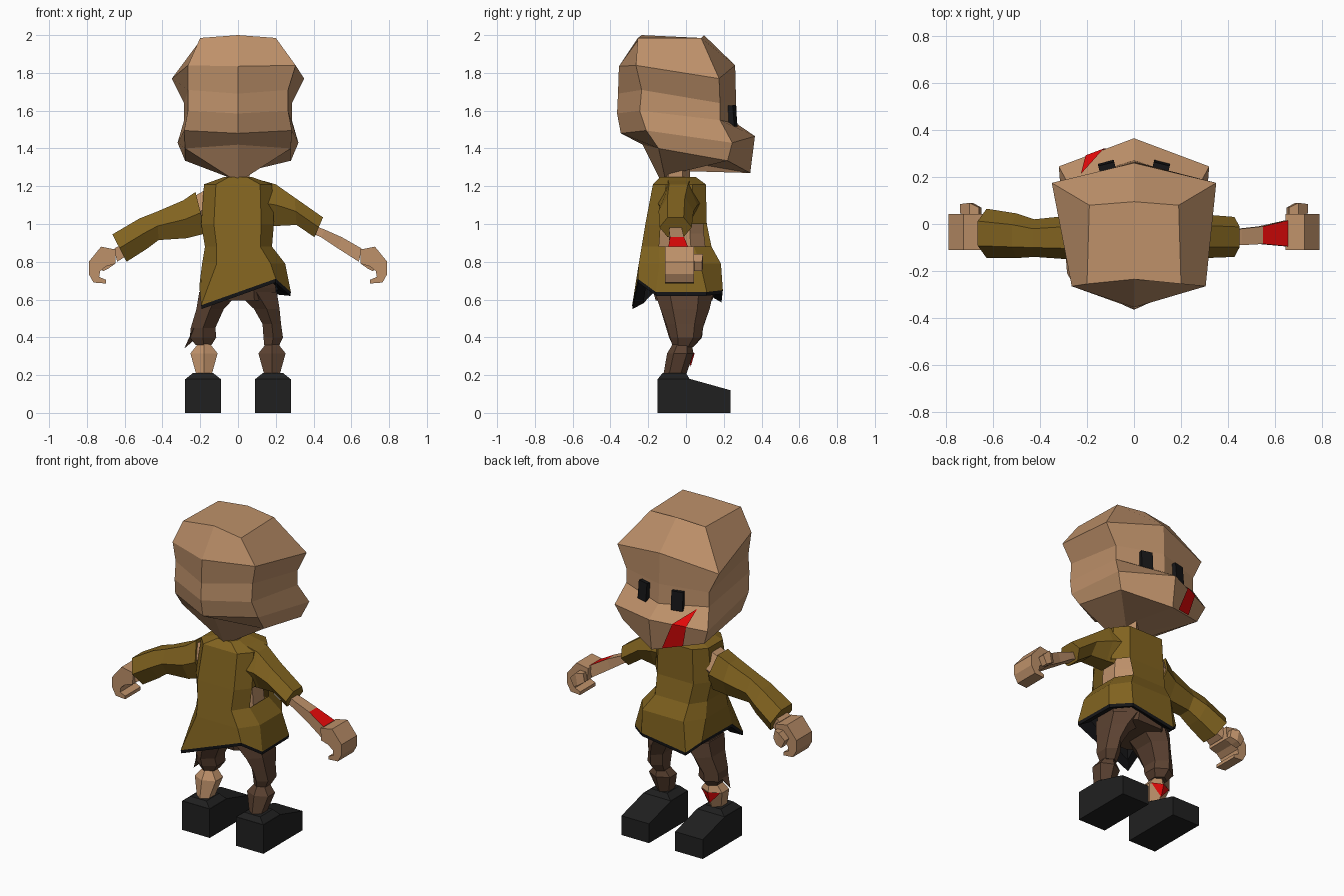
import bpy, bmesh, math
from mathutils import Vector

cube = bpy.data.objects.get("Cube")
if cube:
    bpy.data.objects.remove(cube, do_unlink=True)


def material(name, rgb):
    m = bpy.data.materials.new(name)
    m.use_nodes = True
    m.diffuse_color = (*rgb, 1)
    bsdf = m.node_tree.nodes["Principled BSDF"]
    bsdf.inputs["Base Color"].default_value = (*rgb, 1)
    bsdf.inputs["Roughness"].default_value = 0.9
    return m


SKIN = material("skin", (0.515, 0.283, 0.144))
OLIVE = material("olive cloth", (0.220, 0.125, 0.014))
BROWN = material("brown cloth", (0.105, 0.054, 0.031))
SHOE = material("dark leather", (0.0145, 0.0145, 0.0145))
BLACK = material("black", (0.008, 0.008, 0.009))
RED = material("red", (0.85, 0.003, 0.003))


def build(name, verts, faces, mats, indices=None):
    me = bpy.data.meshes.new(name)
    me.from_pydata([tuple(v) for v in verts], [], faces)
    for m in mats:
        me.materials.append(m)
    if indices:
        me.polygons.foreach_set("material_index", indices)
    bm = bmesh.new()
    bm.from_mesh(me)
    bmesh.ops.recalc_face_normals(bm, faces=bm.faces)
    bm.to_mesh(me)
    bm.free()
    ob = bpy.data.objects.new(name, me)
    bpy.context.collection.objects.link(ob)


def ring(p, q, y0, y1, n=8):
    """Polygon spanning p..q in the xz plane and y0..y1 in depth."""
    angs = [math.pi * (2 * k + 1) / n for k in range(n)]
    mc = max(abs(math.cos(a)) for a in angs)
    ms = max(abs(math.sin(a)) for a in angs)
    out = []
    for a in angs:
        t, s = math.cos(a) / mc / 2 + 0.5, math.sin(a) / ms / 2 + 0.5
        out.append(Vector((p[0] + (q[0] - p[0]) * t, y0 + (y1 - y0) * s,
                           p[1] + (q[1] - p[1]) * t)))
    return out


def level(z, x0, x1, y0, y1, n=8):
    return ring((x0, z), (x1, z), y0, y1, n)


def boxy(z, x0, x1, y0, y1):
    """Level rectangle with chamfered corners, eight points."""
    unit = [(1, .5), (.65, 1), (-.65, 1), (-1, .5), (-1, -.5), (-.65, -1), (.65, -1), (1, -.5)]
    return [Vector(((x0 + x1 + (x1 - x0) * u) / 2, (y0 + y1 + (y1 - y0) * v) / 2, z))
            for u, v in unit]


def loft(name, rings, mats, skip=(), paint=(), caps=True):
    """Skin a stack of rings; skip or paint (band, side) faces."""
    n = len(rings[0])
    faces, idx = [], []
    for b in range(len(rings) - 1):
        for k in range(n):
            if (b, k) in skip:
                continue
            j = (k + 1) % n
            faces.append((b * n + k, b * n + j, (b + 1) * n + j, (b + 1) * n + k))
            idx.append(1 if (b, k) in paint else 0)
    if caps:
        last = (len(rings) - 1) * n
        faces += [tuple(range(n)), tuple(range(last, last + n))]
        idx += [0, 0]
    build(name, [v for r in rings for v in r], faces, mats, idx)


def prism(name, outline, to3d, a, b, mat):
    """Extrude a 2D outline between depths a and b."""
    n = len(outline)
    verts = [to3d(u, v, a) for u, v in outline] + [to3d(u, v, b) for u, v in outline]
    faces = [tuple(range(n)), tuple(range(n, 2 * n))]
    faces += [(i, (i + 1) % n, n + (i + 1) % n, n + i) for i in range(n)]
    build(name, verts, faces, [mat])


# Head: back centre, back side, front side, front centre on each ring
head_rows = [
    ((0, -.235, 2.0), (.20, -.255, 1.985), (.19, .08, 1.985), (0, .095, 2.0)),
    ((0, -.355, 1.835), (.285, -.265, 1.84), (.35, .175, 1.77), (0, .26, 1.84)),
    ((0, -.36, 1.69), (.265, -.235, 1.71), (.285, .18, 1.64), (0, .265, 1.65)),
    ((0, -.365, 1.585), (.265, -.245, 1.60), (.285, .18, 1.55), (0, .27, 1.53)),
    ((0, -.345, 1.48), (.285, -.21, 1.495), (.32, .245, 1.43), (0, .365, 1.465)),
    ((0, -.23, 1.42), (.28, -.145, 1.40), (.28, .22, 1.335), (0, .34, 1.27)),
    ((0, -.14, 1.24), (.03, -.11, 1.24), (.05, -.01, 1.28), (0, .02, 1.325)),
]
head = []
for row in head_rows:
    bc, bs, fs, fc = [Vector(v) for v in row]
    head.append([bc, bs, fs, fc] + [Vector((-v.x, v.y, v.z)) for v in (fs, bs)])
head[1][1].x, head[1][5].x = .305, -.265
loft("head", head, [SKIN])
loft("neck", [level(1.34, -.06, .06, -.13, .02, 6), level(1.2, -.06, .06, -.13, .02, 6)], [SKIN])

# Eyes
for s, side in ((1, "left"), (-1, "right")):
    bpy.ops.mesh.primitive_cube_add(size=1, location=(s * .115, .243, 1.57),
                                    rotation=(.08, 0, -s * .25))
    eye = bpy.context.object
    eye.name = side + "_eye"
    eye.scale = (.07, .035, .115)
    eye.data.materials.append(BLACK)


# Red streak over the cheek, laid on the jaw faces
def on_quad(r, u, v):
    top = head[r][3].lerp(head[r][4], u)
    return top.lerp(head[r + 1][3].lerp(head[r + 1][4], u), v)


up, edge, out = Vector((0, .002, .006)), Vector((-.001, .004, .004)), Vector((-.003, .006, 0))
streak = [on_quad(3, .78, .15) + up, on_quad(3, .64, 1) + edge, on_quad(3, .40, 1) + edge,
          on_quad(4, .20, .98) + out, on_quad(4, .60, .98) + out]
build("cheek_streak", streak, [(0, 1, 2), (1, 2, 3, 4)], [RED])

# Shirt body with a ragged hem and a torn opening at the left waist
hem = [Vector(v) for v in (
    (.275, .11, .64), (.17, .195, .65), (-.13, .19, .605), (-.20, .13, .67),
    (-.205, -.16, .67), (-.195, -.285, .57), (.20, -.255, .71), (.28, -.16, .64))]
shirt = [boxy(1.25, -.07, .07, -.135, .05), boxy(1.21, -.18, .18, -.175, .105),
         boxy(1.0, -.195, .19, -.215, .11), boxy(.88, -.175, .18, -.235, .135),
         boxy(.79, -.19, .25, -.25, .185), hem]
loft("shirt", shirt, [OLIVE], skip={(2, 7), (2, 0)}, caps=False)
build("shirt_collar", shirt[0], [tuple(range(8))], [OLIVE])
loft("torso", [level(1.18, -.14, .14, -.13, .08), level(.95, -.14, .16, -.16, .095),
               level(.72, -.14, .17, -.16, .12)], [SKIN])


# Dark thickness under the shirt hem
def around(f, dz):
    return [Vector((.02 + (v.x - .02) * f, -.04 + (v.y + .04) * f, v.z + dz)) for v in hem]


loft("shirt_lining", [around(1, 0), around(.99, -.02), around(.76, .01), around(.7, .10)],
     [BLACK], caps=False)

# Sleeves: top point, bottom point, depth range
loft("left_sleeve", [ring((.13, 1.23), (.16, .99), -.15, .075, 6),
                     ring((.20, 1.21), (.21, .99), -.14, .06, 6),
                     ring((.30, 1.14), (.31, .995), -.145, .04, 6),
                     ring((.45, 1.035), (.405, .93), -.14, .03, 6)], [OLIVE])
loft("right_sleeve", [ring((-.225, 1.17), (-.17, .95), -.14, .06, 6),
                      ring((-.29, 1.125), (-.27, .925), -.15, .035, 6),
                      ring((-.43, 1.065), (-.42, .915), -.14, .02, 6),
                      ring((-.52, 1.03), (-.48, .87), -.145, .045, 6),
                      ring((-.665, .945), (-.59, .80), -.145, .065, 6)], [OLIVE])
loft("right_shoulder", [ring((-.12, 1.21), (-.12, 1.0), -.13, .06, 6),
                        ring((-.28, 1.12), (-.27, .95), -.12, .03, 6)], [SKIN])

# Forearms and curled hands
fist = [(.645, .865), (.675, .87), (.725, .88), (.79, .80), (.79, .735), (.765, .69),
        (.70, .685), (.70, .705), (.735, .72), (.73, .75), (.70, .775), (.65, .79)]
for s, side in ((1, "left"), (-1, "right")):
    stations = ((.38, 1.00, .37, .96, -.08, -.03), (.46, .97, .44, .93, -.09, -.02),
                (.55, .93, .53, .87, -.085, -.01), (.655, .87, .64, .80, -.095, .015))
    loft(side + "_forearm", [ring((s * a, b), (s * c, d), y0, y1, 4)
                             for a, b, c, d, y0, y1 in stations],
         [SKIN, RED], paint={(2, 1)} if s > 0 else ())
    prism(side + "_hand", fist, lambda u, v, w: (s * u, w, v), -.11, .042, SKIN)
    loft(side + "_thumb", [ring((s * .66, .84), (s * .65, .79), .03, .07, 4),
                           ring((s * .70, .84), (s * .685, .765), .035, .09, 4),
                           ring((s * .74, .80), (s * .715, .75), .045, .085, 4)], [SKIN])

# Trousers
loft("trouser_hips", [level(.78, -.16, .19, -.18, .14), level(.66, -.195, .20, -.18, .155),
                      level(.595, -.20, .205, -.16, .14)], [BROWN])
loft("left_trouser_leg", [level(.64, -.01, .205, -.165, .145, 6), level(.55, .085, .22, -.135, .125, 6),
                          level(.47, .13, .228, -.105, .095, 6), level(.40, .135, .238, -.085, .08, 6),
                          level(.35, .14, .215, -.07, .04, 6)], [BROWN])
loft("right_trouser_leg", [level(.64, -.205, .01, -.165, .145, 6), level(.55, -.22, -.075, -.135, .125, 6),
                           level(.45, -.25, -.12, -.105, .09, 6), level(.40, -.255, -.115, -.09, .085, 6),
                           level(.36, -.225, -.14, -.07, .05, 6)], [BROWN])
build("trouser_tear", [(-.235, -.07, .45), (-.24, .03, .44), (-.285, -.03, .34), (-.215, -.02, .40)],
      [(0, 1, 2), (0, 2, 3), (1, 2, 3), (0, 1, 3)], [BROWN])

# Shins, with a red scrape wrapped round the front of the right one
for s, side, mat in ((1, "left", BROWN), (-1, "right", SKIN)):
    c = s * .18
    loft(side + "_shin", [level(.365, c - .032, c + .032, -.07, .03, 6),
                          level(.315, c - .072, c + .072, -.10, .04, 6),
                          level(.20, c - .04, c + .04, -.12, 0, 6)], [mat])
build("shin_scrape", [(-.18, .046, .316), (-.246, .015, .316), (-.18, .024, .242),
                      (-.114, .015, .316)], [(0, 1, 2), (0, 2, 3)], [RED])

# Shoes: wedge sole with a raised ankle collar
sole = [(-.15, 0), (.235, 0), (.235, .12), (.02, .18), (-.15, .18)]
for s, side in ((1, "left"), (-1, "right")):
    prism(side + "_shoe", sole, lambda u, v, w: (s * w, u, v), .09, .28, SHOE)
    c = s * .185
    loft(side + "_shoe_collar", [level(.178, c - .095, c + .095, -.15, .02, 4),
                                 level(.21, c - .055, c + .055, -.125, 0, 4)], [SHOE])
